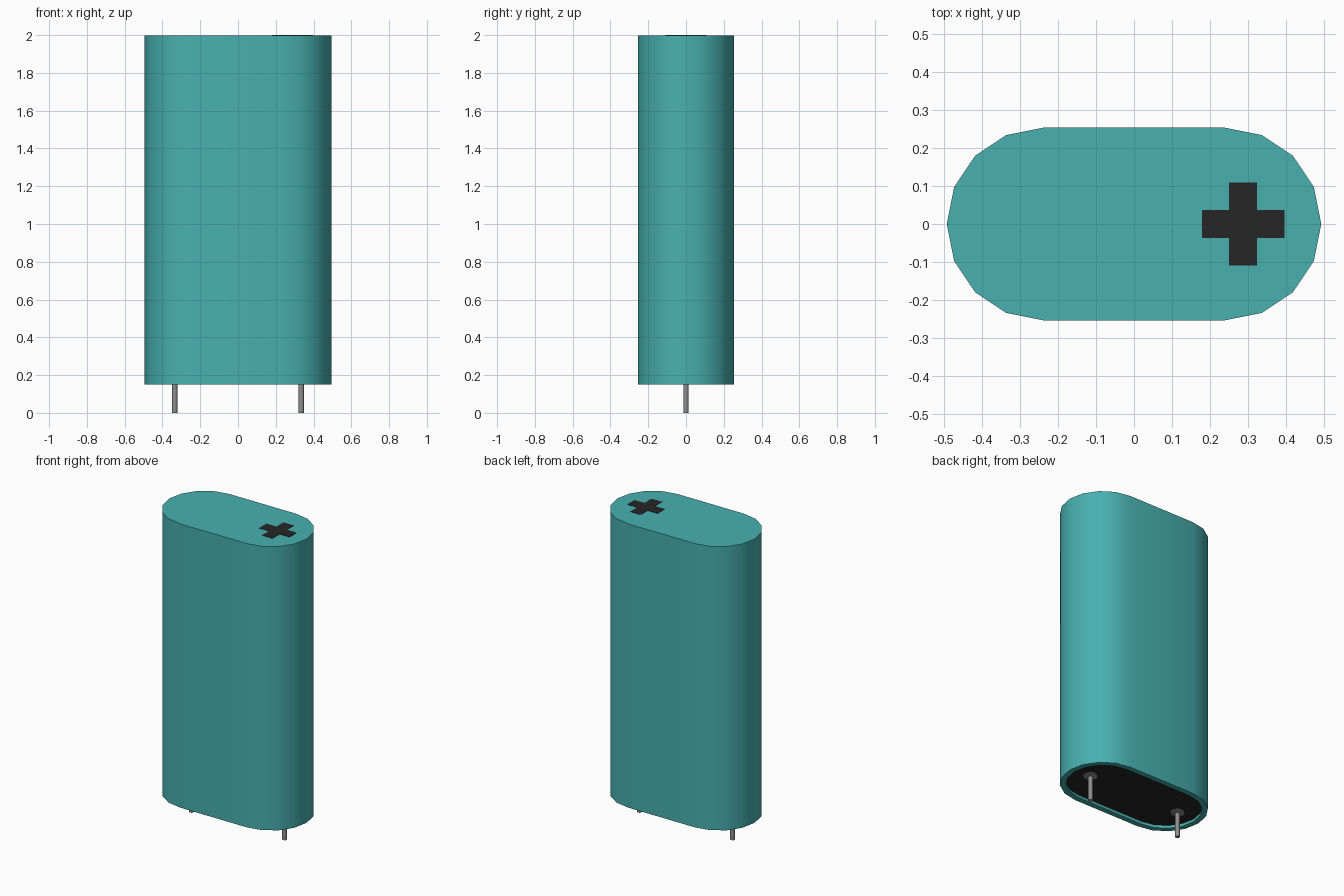
import bpy, bmesh, math

if "Cube" in bpy.data.objects:
    bpy.data.objects.remove(bpy.data.objects["Cube"], do_unlink=True)


def material(name, rgb):
    m = bpy.data.materials.new(name)
    m.use_nodes = True
    m.diffuse_color = (*rgb, 1)
    m.node_tree.nodes["Principled BSDF"].inputs["Base Color"].default_value = (*rgb, 1)
    return m


TEAL = material("teal", (0.065, 0.434, 0.434))
BLACK = material("black", (0.019, 0.019, 0.019))
STEEL = material("steel grey", (0.27, 0.27, 0.27))

BASE, FLOOR, TOP = 0.15, 0.168, 1.998   # body underside, recessed floor, lid


def stadium(r, z, half=0.24, steps=8):
    """Outline of two half circles joined by straight sides."""
    pts = []
    for side in (1, -1):
        for i in range(steps + 1):
            a = side * math.pi / 2 * -1 + math.pi * i / steps if side == 1 \
                else math.pi / 2 + math.pi * i / steps
            pts.append((side * half + r * math.cos(a), r * math.sin(a), z))
    return pts


def circle(r, z, x, n=12):
    return [(x + r * math.cos(2 * math.pi * i / n), r * math.sin(2 * math.pi * i / n), z)
            for i in range(n)]


def loft(name, outlines, mats, end_index=0):
    """Closed solid through a list of outlines; the last cap gets end_index."""
    bm = bmesh.new()
    rings = [[bm.verts.new(p) for p in o] for o in outlines]
    n = len(rings[0])
    for a, b in zip(rings, rings[1:]):
        for i in range(n):
            j = (i + 1) % n
            bm.faces.new((a[i], a[j], b[j], b[i]))
    bm.faces.new(rings[0])
    cap = bm.faces.new(rings[-1])
    cap.material_index = end_index
    bmesh.ops.recalc_face_normals(bm, faces=bm.faces)
    mesh = bpy.data.meshes.new(name)
    bm.to_mesh(mesh)
    bm.free()
    for m in mats:
        mesh.materials.append(m)
    obj = bpy.data.objects.new(name, mesh)
    bpy.context.collection.objects.link(obj)
    bpy.ops.object.select_all(action='DESELECT')
    obj.select_set(True)
    bpy.context.view_layer.objects.active = obj
    bpy.ops.object.shade_smooth_by_angle(angle=math.radians(40))
    return obj


# Sleeve: lid, outer wall, bottom rim and recessed black floor
loft("sleeve_body",
     [stadium(0.254, TOP), stadium(0.254, BASE), stadium(0.219, BASE), stadium(0.219, FLOOR)],
     [TEAL, BLACK], end_index=1)

# Lead pins, each with a small collar against the floor
for side, x in (("left", 0.335), ("right", -0.335)):
    loft(side + "_pin",
         [circle(0.044, FLOOR + 0.002, x), circle(0.044, FLOOR - 0.006, x),
          circle(0.014, FLOOR - 0.010, x), circle(0.014, 0, x)], [STEEL])

# Plus mark: one thin cross-shaped plate on the lid
L, W, CX = 0.109, 0.037, 0.288
cross = [(W, W), (W, L), (-W, L), (-W, W), (-L, W), (-L, -W),
         (-W, -W), (-W, -L), (W, -L), (W, -W), (L, -W), (L, W)]
loft("plus_mark", [[(CX + x, y, z) for x, y in cross] for z in (TOP - 0.001, 2.0)], [BLACK])
